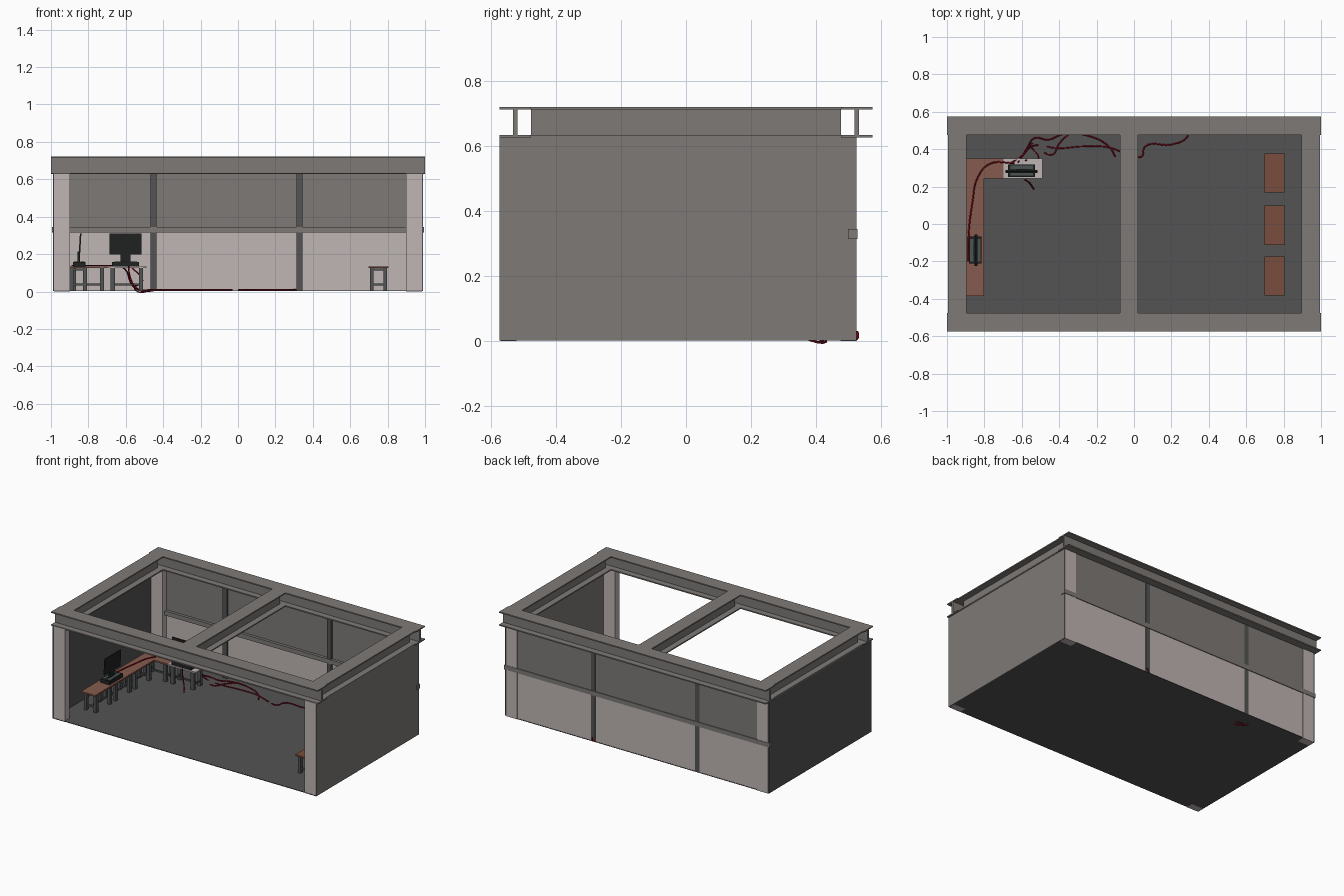
import bpy, bmesh
from mathutils import Matrix, Vector

if "Cube" in bpy.data.objects:
    bpy.data.objects.remove(bpy.data.objects["Cube"])


def material(name, rgb):
    m = bpy.data.materials.new(name)
    m.diffuse_color = (*rgb, 1)
    m.use_nodes = True
    m.node_tree.nodes["Principled BSDF"].inputs["Base Color"].default_value = m.diffuse_color
    return m


STEEL = material("warm grey steel", (0.21, 0.195, 0.185))
PALE = material("pale grey", (0.52, 0.465, 0.455))
DARK = material("dark grey", (0.087, 0.087, 0.087))
LEG = material("leg grey", (0.085, 0.088, 0.09))
DESK = material("desk brown", (0.24, 0.105, 0.075))
BENCH = material("bench brown", (0.19, 0.075, 0.047))
BLACK = material("black plastic", (0.015, 0.016, 0.016))
KEYS = material("grey green keys", (0.07, 0.09, 0.085))
RED = material("cable red", (0.22, 0.002, 0.01))


def boxes(name, mat, spans, matrix=None):
    """One object from boxes given as (x0, x1, y0, y1, z0, z1)."""
    bm = bmesh.new()
    for x0, x1, y0, y1, z0, z1 in spans:
        t = Matrix.Translation(((x0 + x1) / 2, (y0 + y1) / 2, (z0 + z1) / 2))
        s = Matrix.Diagonal((x1 - x0, y1 - y0, z1 - z0, 1))
        bmesh.ops.create_cube(bm, size=1, matrix=t @ s)
    me = bpy.data.meshes.new(name)
    bm.to_mesh(me)
    bm.free()
    me.materials.append(mat)
    ob = bpy.data.objects.new(name, me)
    bpy.context.collection.objects.link(ob)
    if matrix:
        ob.matrix_world = matrix
    return ob


def place(x, y, z=0, angle=0):
    return Matrix.Translation((x, y, z)) @ Matrix.Rotation(angle, 4, 'Z')


QUARTER = 1.5707963

# Floor and side walls
boxes("floor", DARK, [(-0.985, 0.985, -0.573, 0.525, 0.002, 0.006)])
boxes("left_wall", DARK, [(-0.99, -0.985, -0.574, 0.525, 0.002, 0.63)])
boxes("right_wall", STEEL, [(0.985, 0.99, -0.574, 0.525, 0.002, 0.63)])

# Corner columns
boxes("corner_columns", PALE,
      [(cx - 0.0425, cx + 0.0425, y0, y0 + 0.05, 0, 0.63)
       for cx in (-0.9415, 0.9415) for y0 in (-0.572, 0.4755)])

# Back wall: lower and upper panels, posts and middle rail
boxes("back_lower_panel", PALE, [(-0.9, 0.9, 0.518, 0.523, 0.004, 0.32)])
boxes("back_upper_panel", STEEL, [(-0.9, 0.9, 0.518, 0.523, 0.33, 0.63)])
boxes("back_posts", DARK, [(x - 0.016, x + 0.016, 0.503, 0.525, 0.004, 0.63)
                           for x in (-0.452, 0.33)])
boxes("back_rail", STEEL, [(-0.995, 0.995, 0.499, 0.528, 0.315, 0.345)])


# Roof frame of I-section beams, length along local x
def i_beam(name, length, x, y, angle=0, web_cut=0.0):
    h, w = length / 2, 0.0485
    boxes(name, STEEL, [(-h, h, -w, w, 0.627, 0.635),
                        (-h, h, -w, w, 0.714, 0.722),
                        (-h + web_cut, h - web_cut, -0.007, 0.007, 0.635, 0.714)],
          place(x, y, 0, angle))


i_beam("front_beam", 2.0, 0, -0.5255)
i_beam("back_beam", 2.0, 0, 0.5255, 0)
i_beam("left_beam", 0.954, -0.945, 0, QUARTER)
i_beam("right_beam", 0.954, 0.945, 0, QUARTER)
i_beam("middle_beam", 0.954, -0.027, 0, QUARTER)


# Tables: top, four legs, H-shaped stretchers; length along local x
def table(name, mat, x, y, angle=0):
    m = place(x, y, 0, angle)
    boxes(name + "_top", mat, [(-0.105, 0.105, -0.053, 0.053, 0.125, 0.135)], m)
    parts = [(sx - 0.0115, sx + 0.0115, sy - 0.01, sy + 0.01, 0.006, 0.125)
             for sx in (-0.075, 0.075) for sy in (-0.036, 0.036)]
    parts += [(sx - 0.005, sx + 0.005, -0.03, 0.03, z, z + 0.012)
              for sx in (-0.075, 0.075) for z in (0.032, 0.112)]
    parts += [(-0.075, 0.075, -0.005, 0.005, 0.033, 0.043)]
    boxes(name + "_legs", LEG, parts, m)


for i, y in enumerate((-0.28, -0.07, 0.14)):
    table(f"left_desk_{i + 1}", DESK, -0.854, y, QUARTER)
table("corner_desk", DESK, -0.802, 0.297)
table("pale_desk", PALE, -0.594, 0.297)
for i, y in enumerate((-0.278, -0.007, 0.273)):
    table(f"right_bench_{i + 1}", BENCH, 0.751, y, QUARTER)


# Computers: keyboard base, stand and thin tilted screen, facing local -y
def computer(name, x, y, angle=0):
    m = place(x, y, 0.135, angle)
    boxes(name + "_base", BLACK, [(-0.072, 0.072, -0.034, 0.034, 0, 0.024)], m)
    boxes(name + "_keys", KEYS, [(-0.06, 0.06, -0.027, -0.006, 0.024, 0.026),
                                 (-0.06, 0.06, 0.010, 0.027, 0.024, 0.026)], m)
    boxes(name + "_stand", BLACK, [(-0.026, 0.026, -0.004, 0.008, 0.024, 0.08)], m)
    boxes(name + "_screen", BLACK, [(-0.085, 0.085, -0.004, 0.004, 0, 0.112)],
          m @ Matrix.Translation((0, -0.001, 0.063)) @ Matrix.Rotation(0.06, 4, 'X'))


computer("back_computer", -0.601, 0.285)
computer("left_computer", -0.849, -0.14, QUARTER)


# Red cables as thin smooth tubes
def cable(name, pts):
    cu = bpy.data.curves.new(name, 'CURVE')
    cu.dimensions = '3D'
    cu.bevel_depth = 0.004
    cu.bevel_resolution = 1
    cu.resolution_u = 6
    cu.use_fill_caps = True
    sp = cu.splines.new('BEZIER')
    sp.bezier_points.add(len(pts) - 1)
    for bp, p in zip(sp.bezier_points, pts):
        bp.co = Vector(p)
        bp.handle_left_type = bp.handle_right_type = 'AUTO'
    cu.materials.append(RED)
    bpy.context.collection.objects.link(bpy.data.objects.new(name, cu))


T, F = 0.139, 0.01
cable("desk_cable", [(-0.885, -0.2, T), (-0.885, -0.07, T), (-0.863, 0.12, T),
                     (-0.835, 0.25, T), (-0.77, 0.322, T), (-0.64, 0.325, T)])
cable("floor_cable_1", [(-0.66, 0.325, T), (-0.605, 0.36, 0.12), (-0.57, 0.41, 0.04),
                        (-0.53, 0.46, F), (-0.46, 0.45, F), (-0.38, 0.48, F),
                        (-0.24, 0.47, F), (-0.13, 0.41, F), (-0.10, 0.36, F)])
cable("floor_cable_2", [(-0.62, 0.33, T), (-0.59, 0.37, 0.1), (-0.53, 0.42, F),
                        (-0.41, 0.405, F), (-0.27, 0.415, F), (-0.14, 0.41, F),
                        (-0.03, 0.37, F)])
cable("floor_cable_3", [(-0.58, 0.34, T), (-0.51, 0.355, 0.06), (-0.55, 0.43, F),
                        (-0.44, 0.37, F), (-0.40, 0.43, F), (-0.34, 0.49, F)])
cable("floor_cable_4", [(0.0, 0.36, F), (0.04, 0.36, F), (0.06, 0.415, F),
                        (0.2, 0.425, F), (0.28, 0.46, F), (0.30, 0.51, F),
                        (0.33, 0.528, F), (0.335, 0.528, 0.03)])
cable("hanging_cable", [(-0.585, 0.24, 0.135), (-0.58, 0.235, 0.09),
                        (-0.555, 0.215, 0.03), (-0.535, 0.185, F)])
